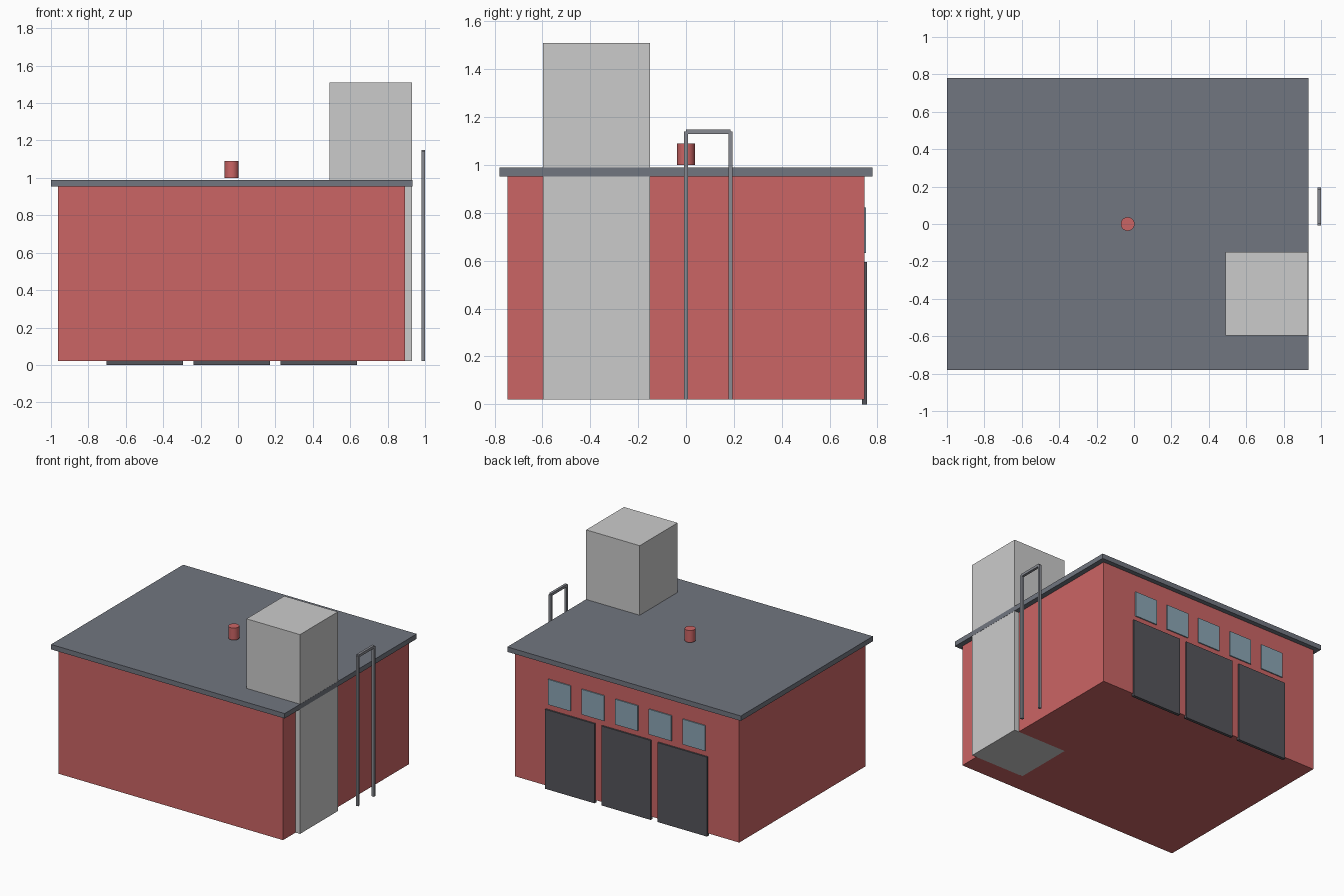
import bpy

if "Cube" in bpy.data.objects:
    bpy.data.objects.remove(bpy.data.objects["Cube"])


def material(name, r, g, b):
    m = bpy.data.materials.new(name)
    m.diffuse_color = (r, g, b, 1)
    m.use_nodes = True
    m.node_tree.nodes["Principled BSDF"].inputs["Base Color"].default_value = m.diffuse_color
    return m


def box(name, x0, x1, y0, y1, z0, z1, mat=None):
    bpy.ops.mesh.primitive_cube_add(
        size=1, location=((x0 + x1) / 2, (y0 + y1) / 2, (z0 + z1) / 2))
    ob = bpy.context.object
    ob.name = name
    ob.scale = (x1 - x0, y1 - y0, z1 - z0)
    bpy.ops.object.transform_apply(location=False, rotation=False, scale=True)
    if mat:
        ob.data.materials.append(mat)
    return ob


red = material("red_wall", 0.6, 0.13, 0.13)
slate = material("slate", 0.165, 0.18, 0.215)
dark = material("dark_door", 0.09, 0.09, 0.105)
glass = material("glass", 0.26, 0.38, 0.46)
steel = material("steel", 0.25, 0.26, 0.29)

CX = -0.034      # building centre line
BASE = 0.02      # underside of the walls
BACK = 0.745     # back wall plane

# Main hall, overhanging flat roof and concrete tower
box("walls", -0.962, 0.894, -BACK, BACK, BASE, 0.953, red)
box("roof", -1.0, 0.932, -0.78, 0.78, 0.953, 0.99, slate)
box("tower", 0.488, 0.931, -0.597, -0.15, BASE, 1.51)

# Garage doors along the back wall
for i in range(3):
    c = CX + (i - 1) * 0.465
    box(f"garage_door_{i + 1}", c - 0.204, c + 0.204, BACK - 0.01, 0.757, 0, 0.594, dark)

# Row of windows above the doors
for i in range(5):
    c = CX + (i - 2) * 0.278
    box(f"window_{i + 1}", c - 0.093, c + 0.093, BACK - 0.01, 0.753, 0.633, 0.822, glass)

# Roof vent
bpy.ops.mesh.primitive_cylinder_add(vertices=20, radius=0.037, depth=0.09,
                                    location=(CX, 0, 1.045))
vent = bpy.context.object
vent.name = "roof_vent"
vent.data.materials.append(red)
bpy.ops.object.shade_smooth_by_angle()

# Ladder rails on the right side, joined by a top bar
for name, y in (("ladder_rail_front", 0.0), ("ladder_rail_back", 0.186)):
    box(name, 0.981, 1.0, y - 0.009, y + 0.009, BASE, 1.14, steel)
box("ladder_top_bar", 0.981, 1.0, 0.0, 0.186, 1.13, 1.149, steel)
